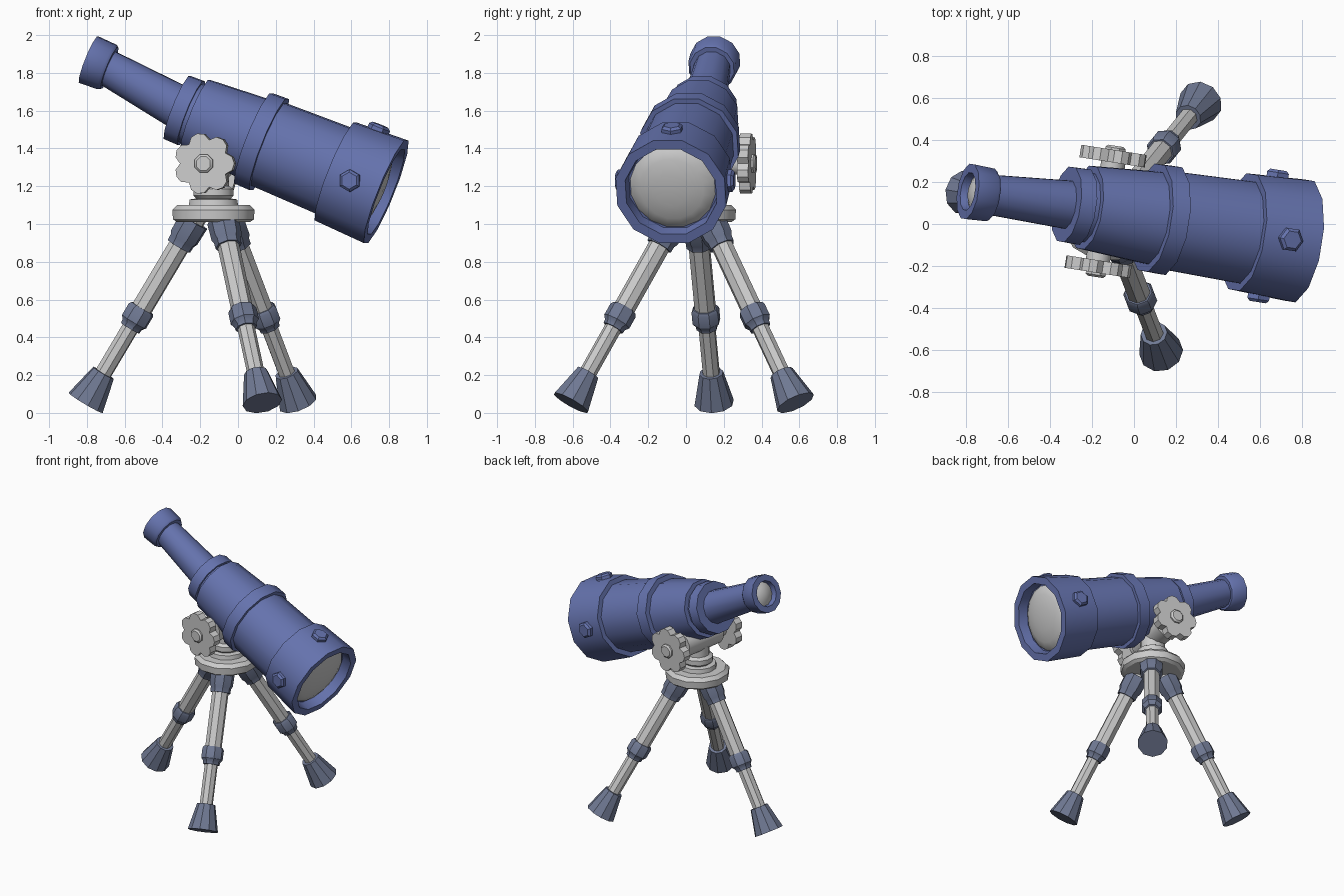
import bpy, bmesh, math
from mathutils import Vector, Matrix

if "Cube" in bpy.data.objects:
    bpy.data.objects.remove(bpy.data.objects["Cube"])


def material(name, color):
    m = bpy.data.materials.new(name)
    m.diffuse_color = color
    m.use_nodes = True
    m.node_tree.nodes["Principled BSDF"].inputs["Base Color"].default_value = m.diffuse_color
    return m


BLUE = material("blue_paint", (0.13, 0.17, 0.42, 1))
SLATE = material("slate_rubber", (0.16, 0.19, 0.29, 1))


def finish(name, bm, matrix, mat):
    bmesh.ops.remove_doubles(bm, verts=bm.verts, dist=1e-5)
    bmesh.ops.recalc_face_normals(bm, faces=bm.faces)
    me = bpy.data.meshes.new(name)
    bm.to_mesh(me)
    bm.free()
    me.shade_smooth()
    me.set_sharp_from_angle(angle=math.radians(34))
    if mat:
        me.materials.append(mat)
    ob = bpy.data.objects.new(name, me)
    ob.matrix_world = matrix
    bpy.context.collection.objects.link(ob)
    return ob


def frame(origin, direction):
    """Matrix placing local z along a direction."""
    return Matrix.Translation(origin) @ direction.to_track_quat('Z', 'Y').to_matrix().to_4x4()


def lathe(name, origin, direction, profile, sides=12, mat=None):
    """Revolve (distance, radius) points about an axis, closing both ends."""
    pts = [(profile[0][0], 0)] + profile + [(profile[-1][0], 0)]
    bm = bmesh.new()
    rings = []
    for s, r in pts:
        rings.append([bm.verts.new((r * math.cos(a), r * math.sin(a), s))
                      for a in (2 * math.pi * (i + 0.5) / sides for i in range(sides))])
    for lo, hi in zip(rings, rings[1:]):
        for i in range(sides):
            j = (i + 1) % sides
            bm.faces.new((lo[i], lo[j], hi[j], hi[i]))
    return finish(name, bm, frame(origin, direction), mat)


def lobed_knob(name, origin, direction, thick, lobes=7):
    """Scalloped hand wheel extruded along its axis."""
    bm = bmesh.new()
    step = 2 * math.pi / lobes
    ring = []
    for k in range(lobes):
        for off, r in ((-0.26, 0.155), (0, 0.163), (0.26, 0.155), (0.5, 0.128)):
            a = (k + off) * step
            ring.append(bm.verts.new((r * math.cos(a), r * math.sin(a), 0)))
    face = bm.faces.new(ring)
    ext = bmesh.ops.extrude_face_region(bm, geom=[face])
    verts = [g for g in ext["geom"] if isinstance(g, bmesh.types.BMVert)]
    bmesh.ops.translate(bm, verts=verts, vec=(0, 0, thick))
    return finish(name, bm, frame(origin, direction), None)


# Optical axis: rear ring to front opening
rear = Vector((-0.28, 0.087, 1.60))
front = Vector((0.785, -0.08, 1.17))
axis = (front - rear).normalized()
side = axis.cross(Vector((0, 0, 1))).normalized()
up = side.cross(axis)

# Main barrel with its two rings and hollow front hood
lathe("barrel", rear, axis, [
    (-0.045, 0.185), (0.035, 0.187), (0.035, 0.17), (0.06, 0.17), (0.06, 0.205),
    (0.395, 0.228), (0.395, 0.265), (0.485, 0.268), (0.485, 0.242), (0.87, 0.252),
    (0.87, 0.288), (1.16, 0.302), (1.16, 0.25), (1.09, 0.24)], 12, BLUE)
lathe("front_lens", rear, axis, [
    (1.08, 0.238), (1.10, 0.222), (1.122, 0.17), (1.137, 0.09), (1.142, 0.0)], 16)

# Eyepiece cup, lens and draw tube
eye = Vector((-0.79, 0.155, 1.87))
lathe("eyepiece_cup", eye, axis, [
    (0.04, 0.085), (0.0, 0.092), (0.0, 0.136), (0.105, 0.131), (0.12, 0.12)], 12, BLUE)
lathe("eyepiece_lens", eye, axis, [(0.012, 0.0), (0.02, 0.05), (0.038, 0.086), (0.05, 0.086)])
tube_start = eye + axis * 0.09
tube = rear - tube_start
lathe("draw_tube", tube_start, tube.normalized(),
      [(0, 0.097), (tube.length, 0.121)], 12, BLUE)

# Screws around the front hood
for label, d in (("front", side), ("top", up), ("back", -side)):
    lathe("hood_screw_" + label, rear + axis * 1.0, d,
          [(0.25, 0.06), (0.305, 0.06), (0.318, 0.045)], 6, BLUE)

# Tilt shaft with a hand wheel on each side
pivot = Vector((-0.135, 0.06, 1.32))
lathe("tilt_shaft", pivot, side, [
    (-0.24, 0.06), (-0.17, 0.06), (-0.17, 0.095), (0.17, 0.095), (0.17, 0.06), (0.24, 0.06)])
for label, d in (("front", side), ("back", -side)):
    lobed_knob("tilt_knob_" + label, pivot + d * 0.235, d, 0.06)
    lathe("knob_bolt_" + label, pivot + d * 0.28, d, [(0, 0.052), (0.025, 0.052), (0.035, 0.04)], 8)

# Tripod head: plate and swivel neck
hub = Vector((-0.13, 0.047, 0))
lathe("tripod_head", hub, Vector((0, 0, 1)), [
    (1.01, 0.20), (1.025, 0.222), (1.075, 0.225), (1.10, 0.20), (1.10, 0.135), (1.13, 0.13),
    (1.135, 0.095), (1.15, 0.11), (1.185, 0.11), (1.20, 0.085), (1.30, 0.085)])

# Three splayed legs with collars and rubber feet
centre = Vector((-0.12, 0.04, 0))
for n, deg in enumerate((171, 51, -69), 1):
    out = Vector((math.cos(math.radians(deg)), math.sin(math.radians(deg)), 0))
    top = centre + out * 0.10 + Vector((0, 0, 1.04))
    foot = centre + out * 0.695 + Vector((0, 0, 0.053))
    d = foot - top
    ln = d.length
    d.normalize()
    lathe(f"leg_{n}", top, d, [(0, 0.058), (0.62, 0.058), (0.62, 0.046), (ln - 0.1, 0.046)], 8)
    lathe(f"leg_{n}_upper_collar", top, d,
          [(0.03, 0.085), (0.13, 0.082), (0.15, 0.072), (0.185, 0.07)], 8, SLATE)
    lathe(f"leg_{n}_middle_collar", top, d,
          [(0.565, 0.066), (0.58, 0.076), (0.65, 0.076), (0.67, 0.06), (0.69, 0.058)], 8, SLATE)
    lathe(f"leg_{n}_foot", top, d, [(ln - 0.185, 0.064), (ln, 0.106)], 10, SLATE)
